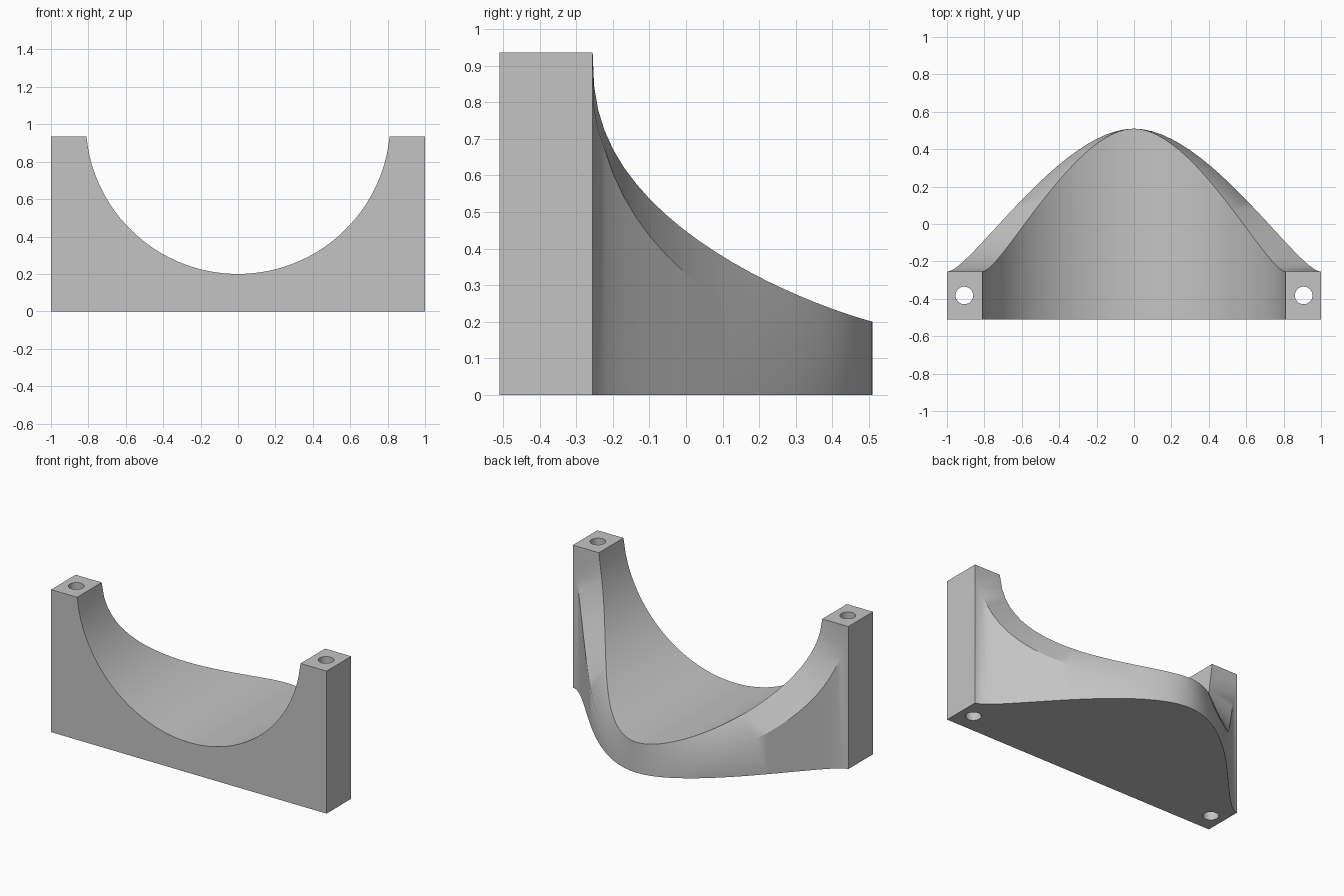
import bpy, bmesh, math

if "Cube" in bpy.data.objects:
    bpy.data.objects.remove(bpy.data.objects["Cube"])

FRONT, POST_BACK, TIP = -0.51, -0.255, 0.51
TOP, RADIUS, AXIS_Z = 0.935, 0.815, 1.015
RIM_X = math.sqrt(RADIUS ** 2 - (AXIS_Z - TOP) ** 2)
STEPS = 24

grey = bpy.data.materials.new("plain grey")
grey.use_nodes = True
grey.diffuse_color = (0.55, 0.55, 0.55, 1)
grey.node_tree.nodes["Principled BSDF"].inputs["Base Color"].default_value = grey.diffuse_color


def bell(s):
    """Bell-shaped back outline: width fraction and depth at s from 0 to 1."""
    r = 1 - s
    width = 3 * r * r * s * 0.395 + 3 * r * s * s * 0.875 + s ** 3
    rise = 1 - 3 * s * s + 2 * s ** 3
    return width, POST_BACK + rise * (TIP - POST_BACK)


def section(s):
    """Ring of five points: base front, base back, shoulder, rim back, rim front."""
    side = -1 if s < 0 else 1
    t, y = bell(abs(s))
    outer, inner = side * t, side * t * RIM_X
    z = AXIS_Z - math.sqrt(RADIUS ** 2 - inner ** 2)
    shoulder = z * min(0.3 + 0.72 * abs(s), 0.93)
    return [(outer, FRONT, 0), (outer, y, 0), (outer, y, shoulder),
            (inner, y, z), (inner, FRONT, z)]


# Cradle body, lofted from one post to the other
bm = bmesh.new()
rings = [[bm.verts.new(p) for p in section(i / STEPS)] for i in range(-STEPS, STEPS + 1)]
for a, b in zip(rings, rings[1:]):
    for j in range(5):
        k = (j + 1) % 5
        bm.faces.new((a[j], a[k], b[k], b[j]))

# Square post tops closing both ends
for side, ring in ((-1, rings[0]), (1, rings[-1])):
    base_front, base_back, shoulder, rim_back, rim_front = ring
    top_front = bm.verts.new((side, FRONT, TOP))
    top_back = bm.verts.new((side, POST_BACK, TOP))
    bm.faces.new((base_front, base_back, shoulder, top_back, top_front))
    bm.faces.new((top_front, top_back, rim_back, rim_front))
    bm.faces.new((shoulder, rim_back, top_back))
    bm.faces.new((base_front, top_front, rim_front))
bmesh.ops.recalc_face_normals(bm, faces=bm.faces[:])
mesh = bpy.data.meshes.new("cradle")
bm.to_mesh(mesh)
bm.free()
mesh.materials.append(grey)
cradle = bpy.data.objects.new("cradle", mesh)
bpy.context.collection.objects.link(cradle)

# Vertical bolt holes through both posts
for side in (-1, 1):
    bpy.ops.mesh.primitive_cylinder_add(vertices=32, radius=0.047, depth=2,
                                        location=(side * 0.907, -0.382, 0.5))
    cutter = bpy.context.object
    cutter.name = "bolt_hole_cutter"
    cutter.hide_render = True
    cutter.data.materials.append(grey)
    cut = cradle.modifiers.new("bolt_hole", 'BOOLEAN')
    cut.operation = 'DIFFERENCE'
    cut.solver = 'EXACT'
    cut.object = cutter
    bpy.ops.object.select_all(action='DESELECT')
    cradle.select_set(True)
    bpy.context.view_layer.objects.active = cradle
    bpy.ops.object.modifier_apply(modifier=cut.name)
    bpy.data.objects.remove(cutter)

bpy.ops.object.shade_smooth_by_angle(angle=math.radians(30))
